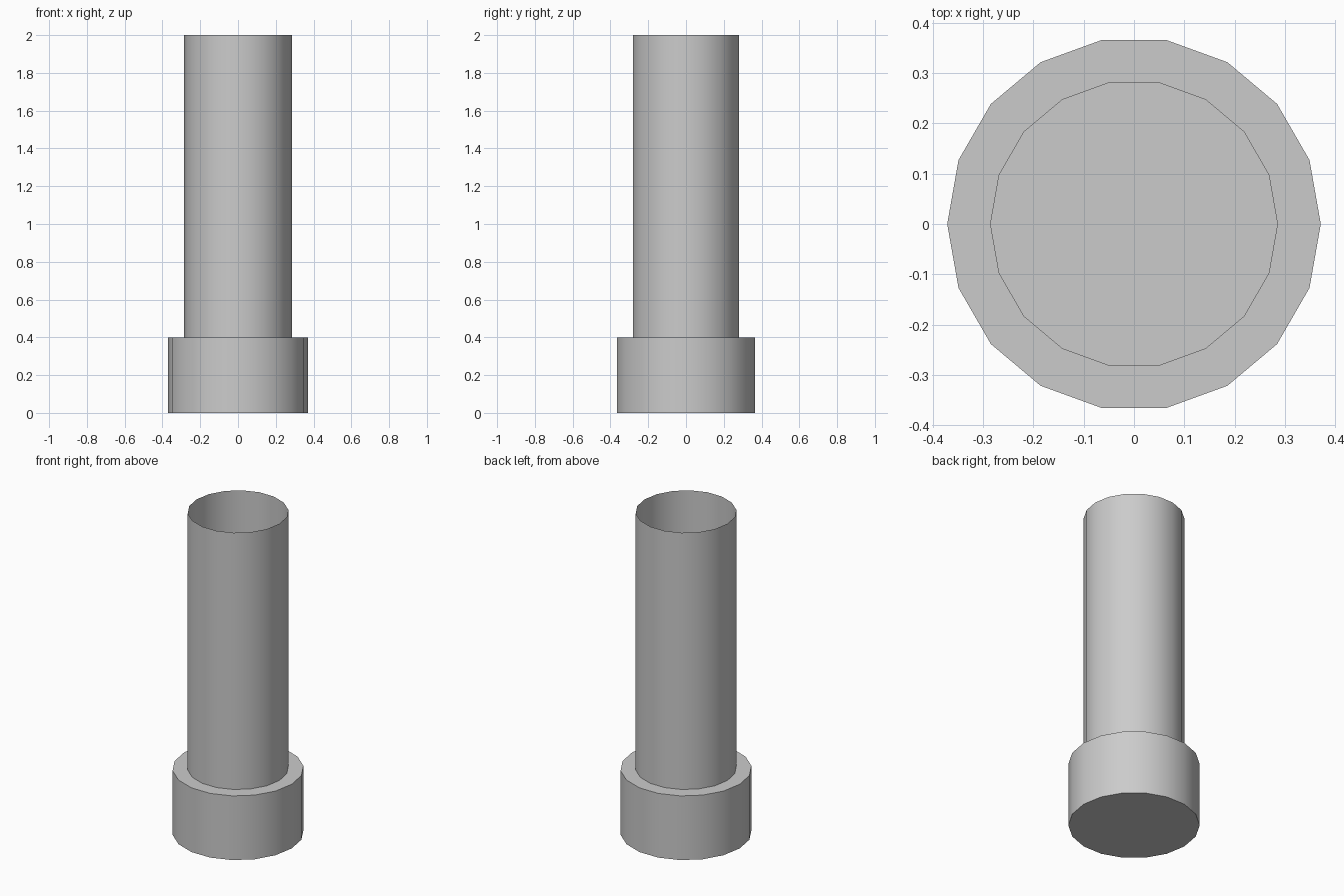
import bpy, bmesh, math

if "Cube" in bpy.data.objects:
    bpy.data.objects.remove(bpy.data.objects["Cube"])

SIDES = 18
# Outer profile (radius, height): wide collar, then a narrower open tube
PROFILE = [(0.371, 0.0), (0.371, 0.4), (0.285, 0.4), (0.285, 2.0)]

bm = bmesh.new()
rings = [[bm.verts.new((r * math.cos(2 * math.pi * i / SIDES),
                        r * math.sin(2 * math.pi * i / SIDES), z))
          for i in range(SIDES)] for r, z in PROFILE]

# Walls and shoulder
for low, high in zip(rings, rings[1:]):
    for i in range(SIDES):
        j = (i + 1) % SIDES
        bm.faces.new((low[i], low[j], high[j], high[i]))

# Closed bottom; the top stays open
bm.faces.new(rings[0][::-1])

mesh = bpy.data.meshes.new("collared_tube")
bm.to_mesh(mesh)
bm.free()
tube = bpy.data.objects.new("collared_tube", mesh)
bpy.context.collection.objects.link(tube)

# Smooth sides with sharp rims
bpy.context.view_layer.objects.active = tube
tube.select_set(True)
bpy.ops.object.shade_smooth_by_angle(angle=math.radians(35))
